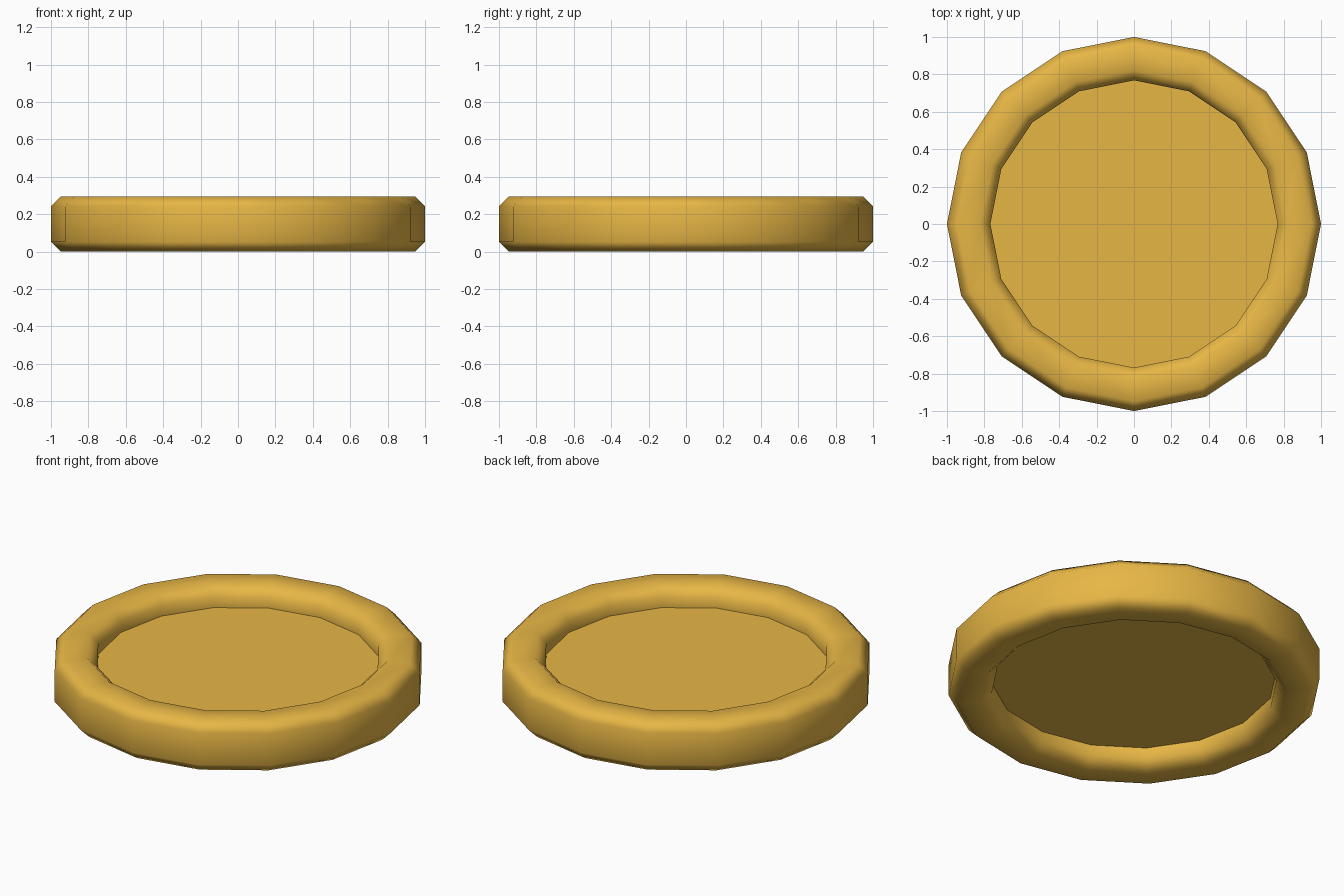
import bpy, bmesh, math

if "Cube" in bpy.data.objects:
    bpy.data.objects.remove(bpy.data.objects["Cube"])

SIDES = 16
HEIGHT = 0.295
BEVEL = 0.053
INNER = 0.768
DEPTH = 0.118

# Upper half of the rim profile (radius, z); the lower half is mirrored
upper = [
    (INNER, HEIGHT - DEPTH),
    (INNER, HEIGHT - BEVEL),
    (INNER + BEVEL, HEIGHT),
    (1 - BEVEL, HEIGHT),
    (1, HEIGHT - BEVEL),
]
profile = upper + [(r, HEIGHT - z) for r, z in reversed(upper)]

# Coin body: lathed rim with a recessed disc on both faces
bm = bmesh.new()
rings = []
for r, z in profile:
    angles = [2 * math.pi * i / SIDES for i in range(SIDES)]
    rings.append([bm.verts.new((r * math.cos(a), r * math.sin(a), z)) for a in angles])
for a, b in zip(rings, rings[1:]):
    for i in range(SIDES):
        j = (i + 1) % SIDES
        bm.faces.new((a[i], b[i], b[j], a[j]))
bm.faces.new(rings[0])
bm.faces.new(rings[-1][::-1])
bmesh.ops.recalc_face_normals(bm, faces=bm.faces)
mesh = bpy.data.meshes.new("coin")
bm.to_mesh(mesh)
bm.free()
coin = bpy.data.objects.new("coin", mesh)
bpy.context.collection.objects.link(coin)

# Gold colour
gold = bpy.data.materials.new("gold")
gold.diffuse_color = (0.8, 0.47, 0.06, 1)
gold.use_nodes = True
gold.node_tree.nodes["Principled BSDF"].inputs["Base Color"].default_value = gold.diffuse_color
mesh.materials.append(gold)

# Smooth bevels, flat faces, crisp recess edge
bpy.context.view_layer.objects.active = coin
coin.select_set(True)
bpy.ops.object.shade_smooth_by_angle(angle=math.radians(60))
weighted = coin.modifiers.new("weighted_normals", 'WEIGHTED_NORMAL')
weighted.keep_sharp = True
